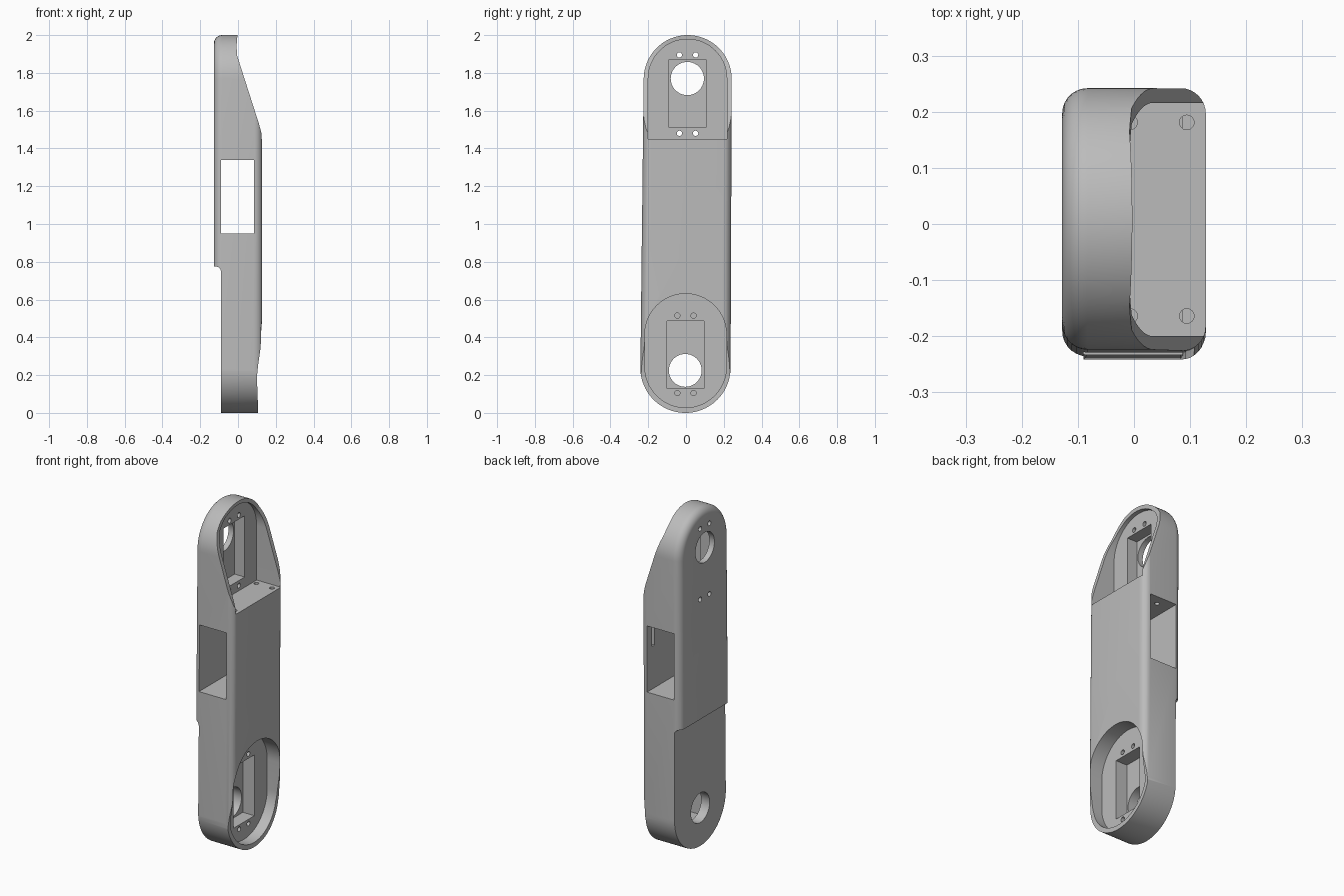
import bpy, bmesh
from math import sin, cos, radians

if "Cube" in bpy.data.objects:
    bpy.data.objects.remove(bpy.data.objects["Cube"], do_unlink=True)

grey = bpy.data.materials.new("light_grey")
grey.use_nodes = True
COLOUR = (0.5, 0.5, 0.5, 1)
grey.diffuse_color = COLOUR
grey.node_tree.nodes["Principled BSDF"].inputs["Base Color"].default_value = COLOUR

HALF = 0.128   # half thickness along x


def arc(cx, cy, r, start, end, steps=40):
    angles = [radians(start + (end - start) * i / steps) for i in range(steps + 1)]
    return [(cx + r * cos(a), cy + r * sin(a)) for a in angles]


def capsule(low, r_low, high, r_high):
    return arc(*high, r_high, 0, 180) + arc(*low, r_low, 180, 360)


def rect(a0, a1, b0, b1):
    return [(a0, b0), (a1, b0), (a1, b1), (a0, b1)]


def prism(name, points, axis, lo, hi, round_low=0):
    """Extrude a 2D outline along an axis; optionally round its low rim."""
    place = {"x": lambda p, t: (t, p[0], p[1]),
             "y": lambda p, t: (p[0], t, p[1]),
             "z": lambda p, t: (p[0], p[1], t)}[axis]
    bm = bmesh.new()
    rings = [[bm.verts.new(place(p, t)) for p in points] for t in (lo, hi)]
    for ring in rings:
        bm.faces.new(ring)
    n = len(points)
    for i in range(n):
        j = (i + 1) % n
        bm.faces.new((rings[0][i], rings[0][j], rings[1][j], rings[1][i]))
    bmesh.ops.recalc_face_normals(bm, faces=bm.faces)
    if round_low:
        low = set(rings[0])
        rim = [e for e in bm.edges if all(v in low for v in e.verts)]
        bmesh.ops.bevel(bm, geom=rim, offset=round_low, segments=7, profile=0.5, affect="EDGES")
    mesh = bpy.data.meshes.new(name)
    bm.to_mesh(mesh)
    bm.free()
    ob = bpy.data.objects.new(name, mesh)
    bpy.context.collection.objects.link(ob)
    return ob


def combine(target, tool, operation="DIFFERENCE"):
    mod = target.modifiers.new("cut", "BOOLEAN")
    mod.operation, mod.object, mod.solver = operation, tool, "EXACT"
    bpy.context.view_layer.objects.active = target
    bpy.ops.object.modifier_apply(modifier=mod.name)
    bpy.data.objects.remove(tool, do_unlink=True)


# Link body: long rounded bar with a soft outer rim on the -x side
body = prism("link_arm", capsule((-0.003, 0.239), 0.239, (0.009, 1.767), 0.233),
             "x", -HALF, HALF, round_low=0.045)
body.data.materials.append(grey)

# Soft long edges on the +x side, following the slight taper
R = 0.045
outline = ([(-0.3, -0.245)] + arc(HALF - R, -0.245 + R, R, -90, 0, 8)
           + arc(HALF - R, 0.236 - R, R, 0, 90, 8) + [(-0.3, 0.236)])
envelope = prism("edge_envelope", outline, "z", -0.1, 2.1)
for v in envelope.data.vertices:
    if v.co.z > 1:
        v.co.y += 0.024 if v.co.y < 0 else 0.008
combine(body, envelope, "INTERSECT")

# Side profile cuts: lower step, sloped upper walls, lowered bottom rim
step = [(-0.3, -0.1), (-0.09, -0.1)] + arc(-0.118, 0.747, 0.028, 0, 90, 8) + [(-0.3, 0.78)]
slope = [(-0.003, 2.1), (-0.003, 2.0), (-0.008, 1.94), (-0.004, 1.89), (0.015, 1.83),
         (0.111, 1.53), (0.123, 1.485), (0.13, 1.45), (0.3, 1.45), (0.3, 2.1)]
low_rim = [(0.3, -0.1), (0.108, -0.1), (0.106, 0.03), (0.1, 0.19), (0.106, 0.25),
           (0.119, 0.34), (0.13, 0.52), (0.3, 0.52)]
for name, pts in (("step", step), ("slope", slope), ("low_rim", low_rim)):
    combine(body, prism(name, pts, "y", -0.4, 0.4))

# Central window through the bar
combine(body, prism("window", rect(-0.09, 0.086, 0.95, 1.34), "y", -0.4, 0.4))

# Motor pockets, each with a deeper seat and a shaft hole
upper_pocket = arc(0.008, 1.77, 0.208, 0, 180) + [(-0.2, 1.45), (0.216, 1.45)]
lower_pocket = capsule((-0.002, 0.244), 0.216, (-0.002, 0.415), 0.216)
cuts = [(upper_pocket, -0.03), (rect(-0.09, 0.105, 1.51, 1.87), -0.095),
        (arc(0.007, 1.77, 0.088, 0, 351, 39), -0.3),
        (lower_pocket, 0.04), (rect(-0.1, 0.095, 0.13, 0.487), -0.035),
        (arc(-0.004, 0.225, 0.087, 0, 351, 39), -0.3)]

# Screw holes: through at the top, blind at the bottom
for dy in (-0.043, 0.043):
    cuts += [(arc(0.008 + dy, z, 0.014, 0, 345, 23), -0.3) for z in (1.48, 1.895)]
    cuts += [(arc(-0.003 + dy, z, 0.014, 0, 345, 23), -0.035) for z in (0.105, 0.515)]
for pts, depth in cuts:
    combine(body, prism("pocket_cut", pts, "x", depth, 0.4))

# Vertical screw holes between the ledge and the window
for x in (-0.007, 0.094):
    for y in (-0.164, 0.181):
        combine(body, prism("ledge_hole", arc(x, y, 0.013, 0, 345, 23), "z", 1.2, 1.6))

# Smooth the curved walls and keep the cut edges crisp
bpy.ops.object.select_all(action="DESELECT")
body.select_set(True)
bpy.context.view_layer.objects.active = body
bpy.ops.object.shade_smooth_by_angle(angle=radians(25))
